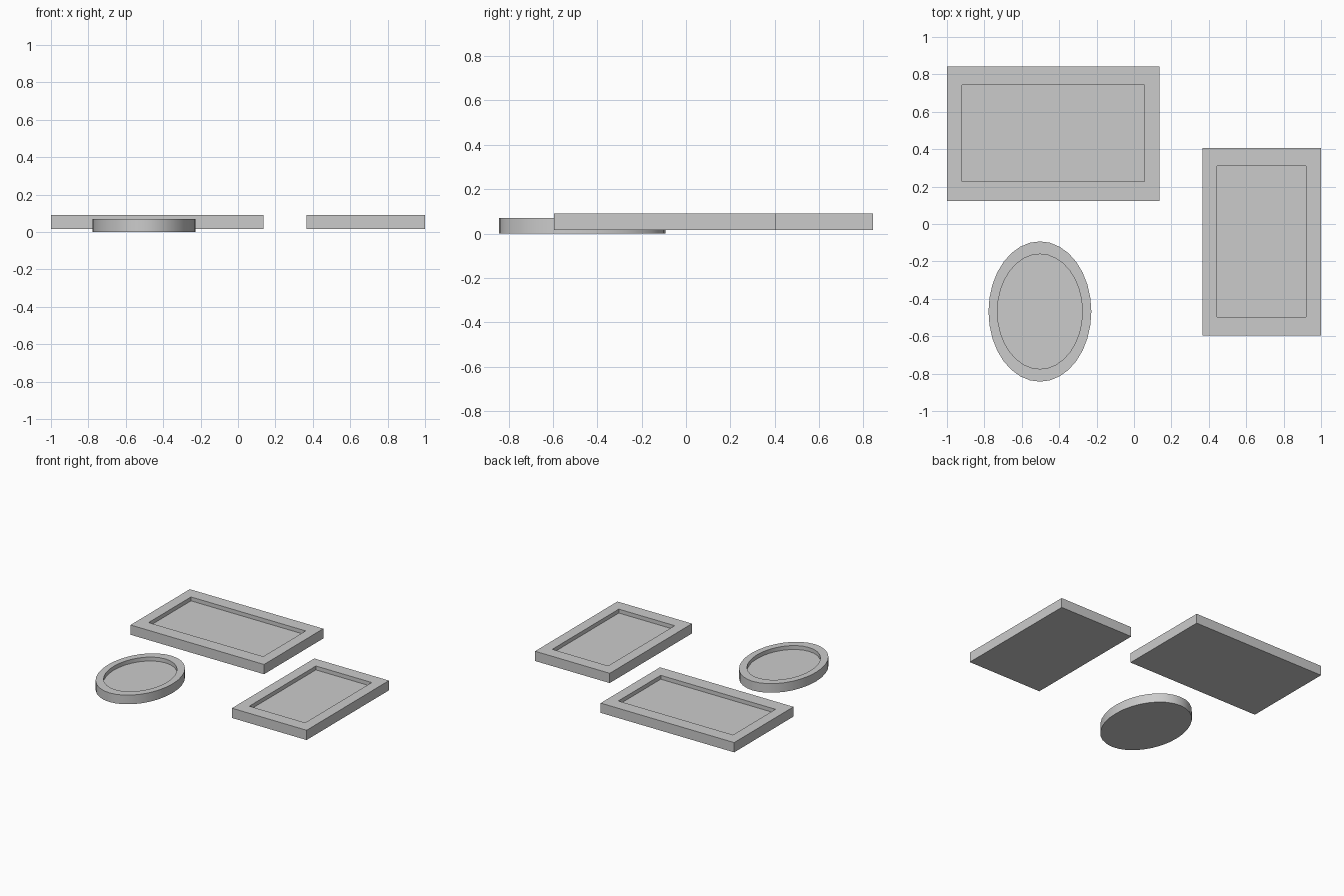
import bpy, bmesh, math

if "Cube" in bpy.data.objects:
    bpy.data.objects.remove(bpy.data.objects["Cube"])


def rect(x0, x1, y0, y1):
    return [(x0, y0), (x1, y0), (x1, y1), (x0, y1)]


def oval(cx, cy, rx, ry, n=32):
    return [(cx + rx * math.cos(2 * math.pi * i / n),
             cy + ry * math.sin(2 * math.pi * i / n)) for i in range(n)]


def tray(name, outer, inner, z0, z1, floor):
    """Solid slab with a recess: loops run bottom, rim, opening, recess floor."""
    bm = bmesh.new()
    loops = [[bm.verts.new((x, y, z)) for x, y in pts]
             for pts, z in ((outer, z0), (outer, z1), (inner, z1), (inner, floor))]
    n = len(outer)
    for a, b in zip(loops, loops[1:]):
        for i in range(n):
            j = (i + 1) % n
            bm.faces.new((a[i], a[j], b[j], b[i]))
    bm.faces.new(loops[0][::-1])
    bm.faces.new(loops[-1])
    me = bpy.data.meshes.new(name)
    bm.to_mesh(me)
    bm.free()
    ob = bpy.data.objects.new(name, me)
    bpy.context.collection.objects.link(ob)
    return ob


# Landscape and portrait picture frames
tray("landscape_frame", rect(-1.0, 0.135, 0.123, 0.843),
     rect(-0.92, 0.055, 0.228, 0.743), 0.015, 0.09, 0.06)
tray("portrait_frame", rect(0.365, 1.0, -0.595, 0.405),
     rect(0.445, 0.92, -0.498, 0.31), 0.015, 0.09, 0.06)

# Oval frame, smooth round the sides
ob = tray("oval_frame", oval(-0.503, -0.468, 0.275, 0.375),
          oval(-0.503, -0.468, 0.227, 0.307), 0.0, 0.07, 0.04)
bpy.context.view_layer.objects.active = ob
ob.select_set(True)
bpy.ops.object.shade_smooth_by_angle(angle=math.radians(30))
